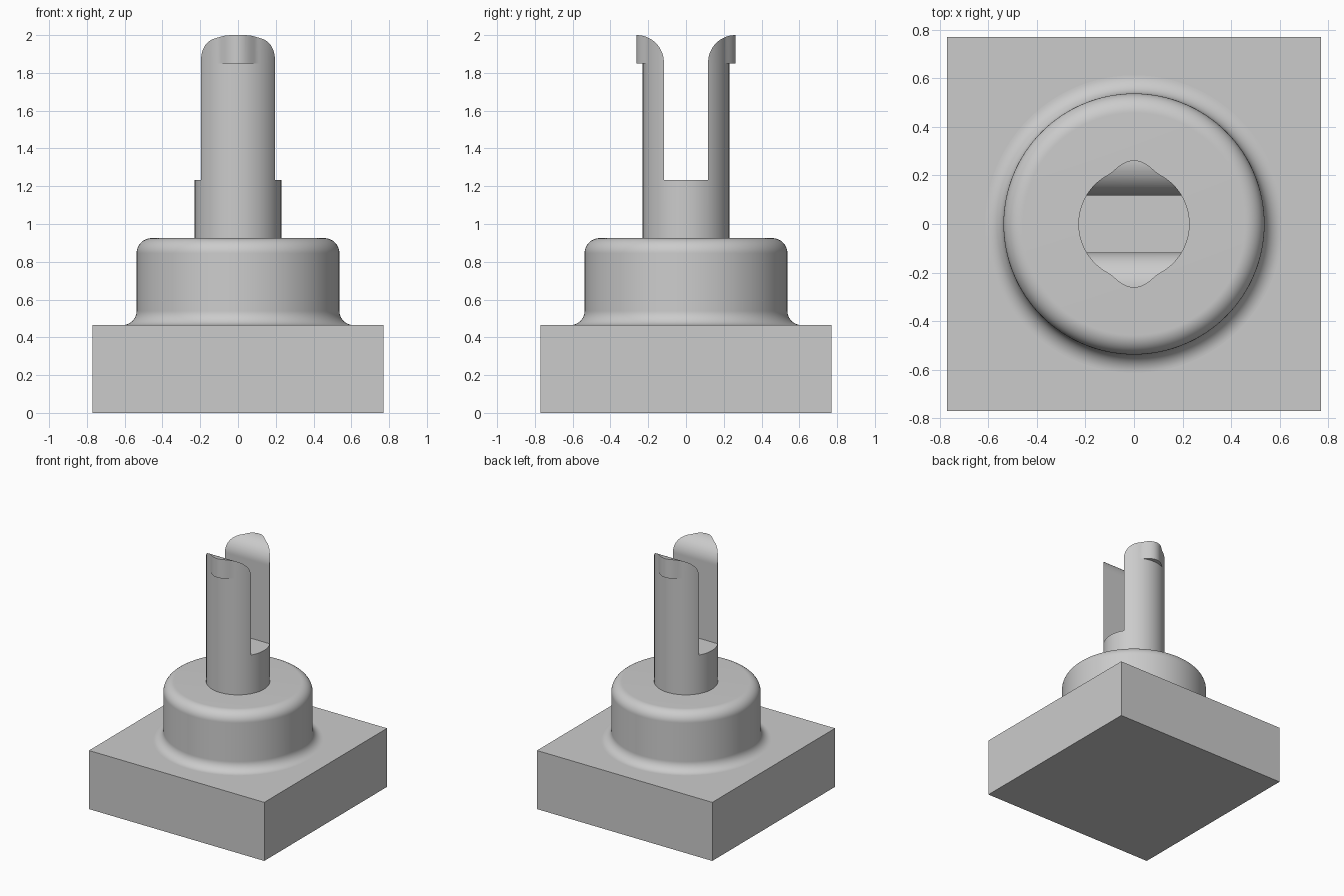
import bpy, bmesh
from math import sin, cos, pi, radians
from mathutils import Vector

if "Cube" in bpy.data.objects:
    bpy.data.objects.remove(bpy.data.objects["Cube"], do_unlink=True)

grey = bpy.data.materials.new("plain grey")
grey.use_nodes = True
grey.diffuse_color = (0.6, 0.6, 0.6, 1)
grey.node_tree.nodes["Principled BSDF"].inputs["Base Color"].default_value = grey.diffuse_color

SEGMENTS = 128
POST_RADIUS, LUG_REACH = 0.229, 0.262
BASE_TOP, DRUM_TOP = 0.465, 0.925
SLOT_HALF, SLOT_FLOOR = 0.117, 1.232
LUG_BOTTOM, TOP = 1.85, 2.0


def finish(name, bm):
    bmesh.ops.recalc_face_normals(bm, faces=bm.faces)
    mesh = bpy.data.meshes.new(name)
    bm.to_mesh(mesh)
    bm.free()
    mesh.materials.append(grey)
    obj = bpy.data.objects.new(name, mesh)
    bpy.context.collection.objects.link(obj)
    return obj


def select(obj):
    bpy.ops.object.select_all(action='DESELECT')
    obj.select_set(True)
    bpy.context.view_layer.objects.active = obj


def smooth(obj):
    select(obj)
    bpy.ops.object.shade_smooth_by_angle(angle=radians(30))


def prism(name, outline, direction):
    """Extrude a closed outline into a solid."""
    bm = bmesh.new()
    face = bm.faces.new([bm.verts.new(p) for p in outline])
    grown = bmesh.ops.extrude_face_region(bm, geom=[face], use_keep_orig=True)
    verts = [v for v in grown["geom"] if isinstance(v, bmesh.types.BMVert)]
    bmesh.ops.translate(bm, verts=verts, vec=Vector(direction))
    return finish(name, bm)


def arc(cx, cz, r, start, end, steps=16):
    angles = [radians(start + (end - start) * i / steps) for i in range(steps + 1)]
    return [(cx + r * cos(a), cz + r * sin(a)) for a in angles]


# Square base block
half = 0.77
prism("base_block", [(-half, -half, 0), (half, -half, 0), (half, half, 0), (-half, half, 0)],
      (0, 0, BASE_TOP))

# Round drum with a flared foot and a rounded rim
flare, rim, radius = 0.075, 0.08, 0.537
profile = arc(radius + flare, BASE_TOP + flare, flare, 270, 180)
profile += arc(radius - rim, DRUM_TOP - rim, rim, 0, 90) + [(0, DRUM_TOP)]
bm = bmesh.new()
verts = [bm.verts.new((x, 0, z)) for x, z in profile]
edges = [bm.edges.new(pair) for pair in zip(verts, verts[1:])]
bmesh.ops.spin(bm, geom=verts + edges, cent=(0, 0, 0), axis=(0, 0, 1),
               angle=2 * pi, steps=SEGMENTS)
bmesh.ops.remove_doubles(bm, verts=bm.verts, dist=1e-5)
smooth(finish("drum", bm))


def ring(z, lug):
    """Post outline, with a soft lug at the front and the back when asked."""
    points = []
    for i in range(SEGMENTS):
        a = 2 * pi * i / SEGMENTS
        off = min(abs(a - pi / 2), abs(a - 3 * pi / 2)) / 0.47
        swell = (0.5 + 0.5 * cos(pi * min(off, 1))) ** 0.8 if lug else 0
        r = POST_RADIUS + (LUG_REACH - POST_RADIUS) * swell
        points.append((r * cos(a), r * sin(a), z))
    return points


post = prism("forked_post", ring(DRUM_TOP, False), (0, 0, LUG_BOTTOM - DRUM_TOP))
head = prism("prong_heads", ring(LUG_BOTTOM, True), (0, 0, TOP + 0.05 - LUG_BOTTOM))

# Slot between the prongs, opening out in a rounded lead-in
lead = LUG_REACH - SLOT_HALF
side = [(SLOT_HALF, SLOT_FLOOR)]
side += arc(LUG_REACH, TOP - lead, lead, 180, 90, 24)
side += [(0.4, TOP), (0.4, TOP + 0.2)]
outline = side + [(-y, z) for y, z in reversed(side)]
cutter = prism("slot_cutter", [(-0.5, y, z) for y, z in outline], (1, 0, 0))
cutter.hide_render = True

for part in (post, head):
    cut = part.modifiers.new("slot", 'BOOLEAN')
    cut.operation = 'DIFFERENCE'
    cut.solver = 'EXACT'
    cut.object = cutter
    select(part)
    bpy.ops.object.modifier_apply(modifier=cut.name)
    smooth(part)
bpy.data.objects.remove(cutter, do_unlink=True)
